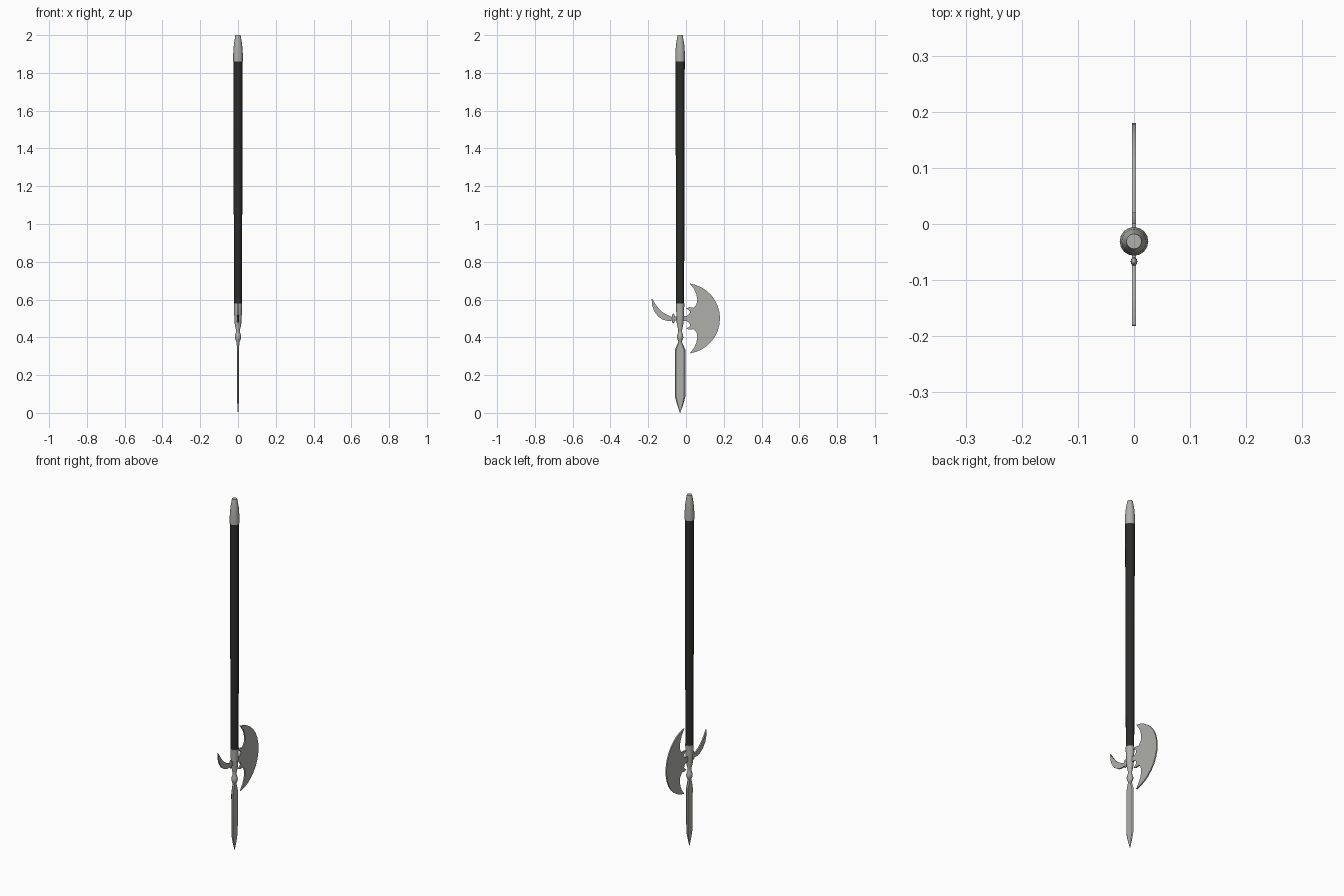
import bpy, bmesh, math
from mathutils import Vector

if "Cube" in bpy.data.objects:
    bpy.data.objects.remove(bpy.data.objects["Cube"])

AXIS_Y = -0.031   # pole axis
MID_Z = 0.5       # mirror height of the axe head


def material(name, rgb):
    m = bpy.data.materials.new(name)
    m.diffuse_color = (*rgb, 1)
    m.use_nodes = True
    m.node_tree.nodes["Principled BSDF"].inputs["Base Color"].default_value = m.diffuse_color
    return m


steel = material("steel", (0.43, 0.43, 0.41))
dark = material("dark_wood", (0.025, 0.025, 0.024))


def finish(name, bm, mat, smooth=True):
    bmesh.ops.recalc_face_normals(bm, faces=bm.faces)
    me = bpy.data.meshes.new(name)
    bm.to_mesh(me)
    bm.free()
    me.materials.append(mat)
    ob = bpy.data.objects.new(name, me)
    bpy.context.collection.objects.link(ob)
    if smooth:
        bpy.ops.object.select_all(action='DESELECT')
        ob.select_set(True)
        bpy.context.view_layer.objects.active = ob
        bpy.ops.object.shade_smooth_by_angle(angle=math.radians(35))
    return ob


def loft(name, rings, mat):
    """Skin a list of equal-length point rings and cap both ends."""
    bm = bmesh.new()
    rows = [[bm.verts.new(p) for p in ring] for ring in rings]
    n = len(rows[0])
    for a, b in zip(rows, rows[1:]):
        for i in range(n):
            j = (i + 1) % n
            bm.faces.new((a[i], a[j], b[j], b[i]))
    bm.faces.new(rows[0])
    bm.faces.new(rows[-1])
    return finish(name, bm, mat)


def turned(name, profile, mat, sides=16):
    """Round part on the pole axis from (radius, z) pairs."""
    rings = [[(r * math.cos(2 * math.pi * i / sides),
               AXIS_Y + r * math.sin(2 * math.pi * i / sides), z)
              for i in range(sides)] for r, z in profile]
    return loft(name, rings, mat)


def plate(name, outline, half):
    """Flat plate in the y-z plane."""
    bm = bmesh.new()
    face = bm.faces.new([bm.verts.new((-half, y, z)) for y, z in outline])
    ext = bmesh.ops.extrude_face_region(bm, geom=[face])
    verts = [v for v in ext["geom"] if isinstance(v, bmesh.types.BMVert)]
    bmesh.ops.translate(bm, verts=verts, vec=(2 * half, 0, 0))
    return finish(name, bm, steel)


# Pole, butt cap and socket
turned("pole", [(0.021, 0.57), (0.0225, 1.05), (0.0245, 1.865)], dark)
turned("butt_cap", [(0.0255, 1.86), (0.0255, 1.90), (0.022, 1.95),
                    (0.0145, 1.995), (0.0135, 2.0)], steel)
turned("socket", [(0.0225, 0.578), (0.020, 0.52), (0.018, 0.475), (0.010, 0.437),
                  (0.011, 0.425), (0.016, 0.41), (0.017, 0.40), (0.014, 0.388),
                  (0.008, 0.376), (0.008, 0.36)], steel)

# Spear point, a slim hexagonal section
spear = [(0.008, 0.007, 0.388), (0.012, 0.007, 0.37), (0.027, 0.006, 0.335),
         (0.0285, 0.006, 0.32), (0.0285, 0.005, 0.09), (0.018, 0.004, 0.05),
         (0.001, 0.001, 0.0)]
loft("spear_point", [[(0, AXIS_Y - w, z), (t, AXIS_Y - 0.75 * w, z),
                      (t, AXIS_Y + 0.75 * w, z), (0, AXIS_Y + w, z),
                      (-t, AXIS_Y + 0.75 * w, z), (-t, AXIS_Y - 0.75 * w, z)]
                     for w, t, z in spear], steel)

# Axe blade: round cutting edge, then a scalloped back mirrored about MID_Z
R, tip = 0.187, math.radians(81.7)
edge = [(-0.007 + R * math.cos(a), MID_Z + R * math.sin(a))
        for a in (-tip + 2 * tip * i / 16 for i in range(17))]
back = [(0.043, 0.655), (0.055, 0.628), (0.060, 0.60), (0.056, 0.575),
        (0.040, 0.556), (0.018, 0.560), (0.000, 0.553), (0.014, 0.546),
        (0.022, 0.536), (0.018, 0.524), (0.004, 0.514), (-0.025, 0.514)]
plate("axe_blade", edge + back + [(y, 2 * MID_Z - z) for y, z in reversed(back)], 0.0035)

# Rear hook: tapered curve
hook = [(-0.040, 0.500), (-0.075, 0.498), (-0.092, 0.500), (-0.115, 0.508),
        (-0.138, 0.524), (-0.158, 0.548), (-0.171, 0.574), (-0.181, 0.604)]
width = [0.010, 0.010, 0.014, 0.0165, 0.0165, 0.014, 0.009, 0.001]
upper, lower = [], []
for i, (y, z) in enumerate(hook):
    a, b = hook[max(i - 1, 0)], hook[min(i + 1, len(hook) - 1)]
    d = Vector((b[0] - a[0], b[1] - a[1])).normalized() * width[i]
    upper.append((y + d.y, z - d.x))
    lower.append((y - d.y, z + d.x))
plate("rear_hook", upper + lower[::-1], 0.0035)

# Collar between hook and socket
bm = bmesh.new()
bmesh.ops.create_uvsphere(bm, u_segments=12, v_segments=8, radius=1)
bmesh.ops.scale(bm, verts=bm.verts, vec=(0.006, 0.008, 0.026))
bmesh.ops.translate(bm, verts=bm.verts, vec=(0, -0.067, 0.50))
finish("hook_collar", bm, steel)
